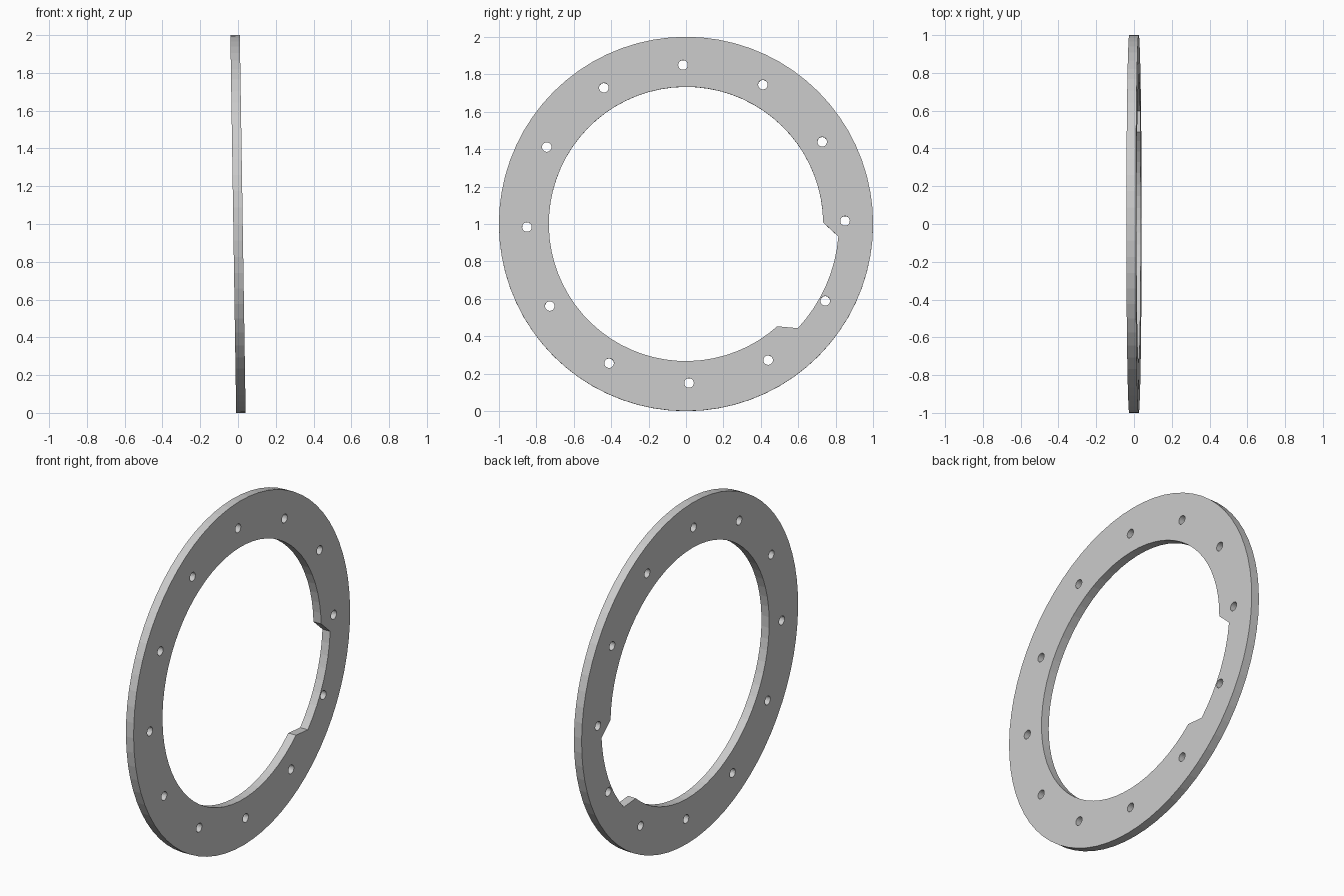
import bpy, bmesh, math
from mathutils import Matrix, Vector

if "Cube" in bpy.data.objects:
    bpy.data.objects.remove(bpy.data.objects["Cube"])

THICK = 0.05
R_OUT, R_IN, R_NOTCH = 1.0, 0.733, 0.817
HOLE_RING, HOLE_R = 0.85, 0.0255
TILT = math.radians(-0.88)


def arc(radius, start, end, steps, cy=0.0, cz=0.0):
    """Points on an arc in the y-z plane, angles in degrees."""
    pts = []
    for i in range(steps + 1):
        a = math.radians(start + (end - start) * i / steps)
        pts.append((cy + radius * math.cos(a), cz + radius * math.sin(a)))
    return pts


def circle(radius, n, cy=0.0, cz=0.0):
    return arc(radius, 0, 360, n, cy, cz)[:-1]


# Outlines: outer rim, inner rim with a notch, twelve bolt holes
loops = [circle(R_OUT, 72)]
loops.append(arc(R_IN, 0.6, 311.7, 62) + arc(R_NOTCH, -43.0, -4.7, 8))
for i in range(12):
    a = math.radians(1.1 + 30 * i)
    loops.append(circle(HOLE_R, 20, HOLE_RING * math.cos(a), HOLE_RING * math.sin(a)))

# Fill the flat outline, then extrude it to the plate thickness
bm = bmesh.new()
edges = []
for pts in loops:
    vs = [bm.verts.new((-THICK / 2, y, z)) for y, z in pts]
    edges += [bm.edges.new((vs[i], vs[(i + 1) % len(vs)])) for i in range(len(vs))]
bmesh.ops.triangle_fill(bm, edges=edges, use_beauty=True, normal=Vector((1, 0, 0)))
ext = bmesh.ops.extrude_face_region(bm, geom=bm.faces[:], use_keep_orig=True)
new_verts = [g for g in ext["geom"] if isinstance(g, bmesh.types.BMVert)]
bmesh.ops.translate(bm, verts=new_verts, vec=(THICK, 0, 0))
bmesh.ops.recalc_face_normals(bm, faces=bm.faces[:])

# Lean the ring slightly and stand it on the ground
bm.transform(Matrix.Translation((0, 0, 1.0)) @ Matrix.Rotation(TILT, 4, 'Y'))

mesh = bpy.data.meshes.new("flange_ring")
bm.to_mesh(mesh)
bm.free()
ring = bpy.data.objects.new("flange_ring", mesh)
bpy.context.collection.objects.link(ring)

mat = bpy.data.materials.new("plain grey")
mat.diffuse_color = (0.6, 0.6, 0.6, 1.0)
mat.use_nodes = True
mat.node_tree.nodes["Principled BSDF"].inputs["Base Color"].default_value = mat.diffuse_color
mesh.materials.append(mat)
